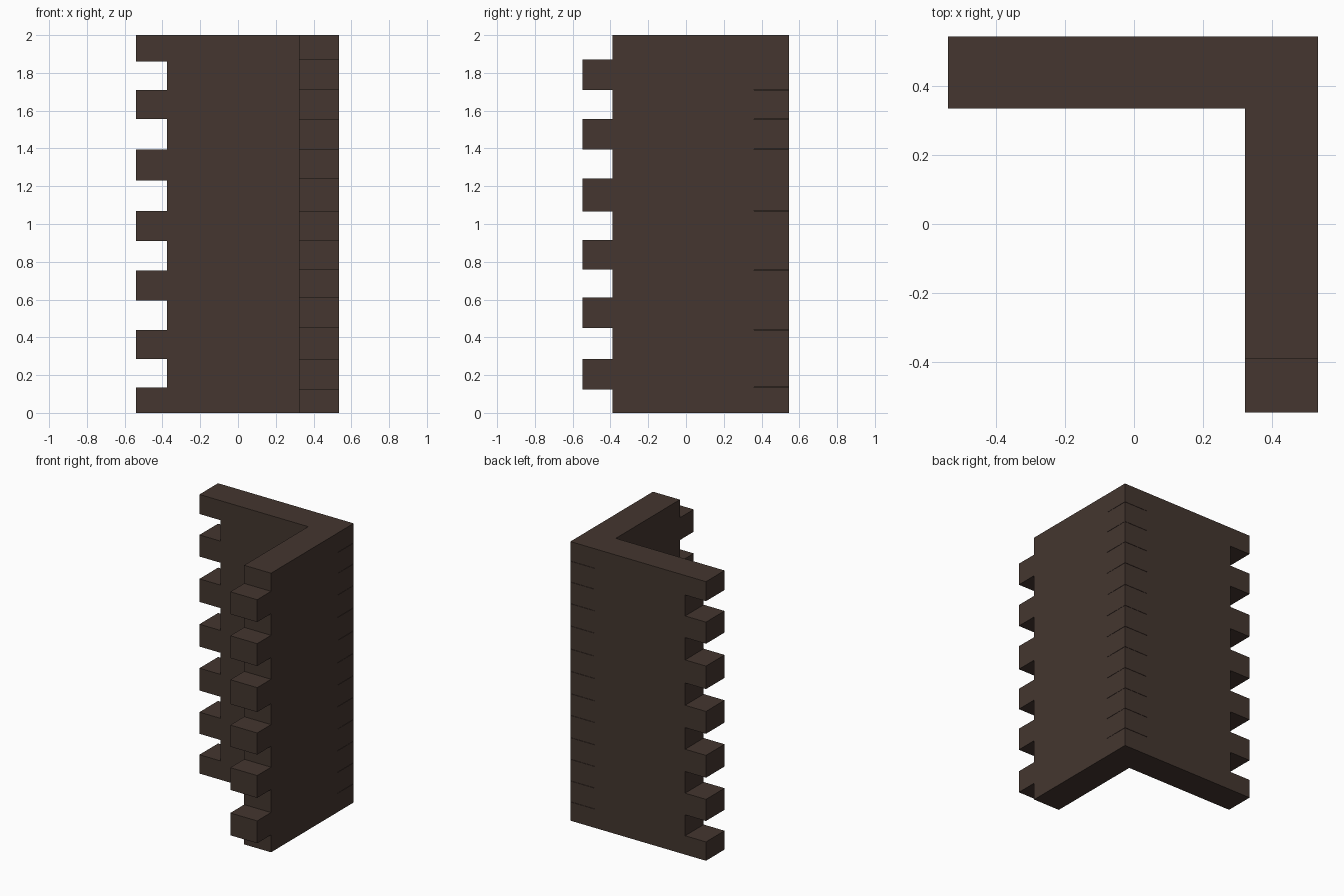
import bpy, bmesh

if "Cube" in bpy.data.objects:
    bpy.data.objects.remove(bpy.data.objects["Cube"])

wood = bpy.data.materials.new("dark brown wood")
wood.diffuse_color = (0.058, 0.037, 0.029, 1)
wood.use_nodes = True
wood.node_tree.nodes["Principled BSDF"].inputs["Base Color"].default_value = wood.diffuse_color

# heights where fingers start and stop
BACK = [(0, .135), (.285, .44), (.595, .755), (.91, 1.07), (1.23, 1.395), (1.555, 1.71), (1.86, 2)]
SIDE = [(.125, .285), (.45, .61), (.76, .915), (1.065, 1.24), (1.395, 1.555), (1.71, 1.87)]


def edge(fingers, tip, root, gap=0.0):
    """Toothed edge running from z=0 up to z=2."""
    pts = [] if fingers[0][0] == 0 else [(root, 0)]
    for lo, hi in fingers:
        a = lo + gap if lo > 0 else lo
        b = hi - gap if hi < 2 else hi
        if lo > 0:
            pts.append((root, a))
        pts += [(tip, a), (tip, b)]
        if hi < 2:
            pts.append((root, b))
    if fingers[-1][1] < 2:
        pts.append((root, 2))
    return pts


def wall(name, outline, lo, hi, place):
    """Extrude a toothed outline through the wall thickness."""
    bm = bmesh.new()
    face = bm.faces.new([bm.verts.new(place(u, z, lo)) for u, z in outline])
    ext = bmesh.ops.extrude_face_region(bm, geom=[face], use_keep_orig=True)
    shift = [b - a for a, b in zip(place(0, 0, lo), place(0, 0, hi))]
    bmesh.ops.translate(bm, vec=shift,
                        verts=[g for g in ext["geom"] if isinstance(g, bmesh.types.BMVert)])
    bmesh.ops.recalc_face_normals(bm, faces=bm.faces[:])
    me = bpy.data.meshes.new(name)
    bm.to_mesh(me)
    bm.free()
    me.materials.append(wood)
    bpy.context.collection.objects.link(bpy.data.objects.new(name, me))


# back wall: free fingers on the left, interlocked fingers at the corner
back = edge(BACK, -.54, -.375) + edge(BACK, .535, .345, .001)[::-1]
wall("back_wall", back, .335, .545, lambda u, z, d: (u, d, z))

# side wall: free fingers at the front, filling the corner gaps at the back
corner = [(a[1], b[0]) for a, b in zip(BACK, BACK[1:])]
side = edge(SIDE, -.547, -.39) + edge(corner, .545, .36, .001)[::-1]
wall("side_wall", side, .322, .535, lambda u, z, d: (d, u, z))
